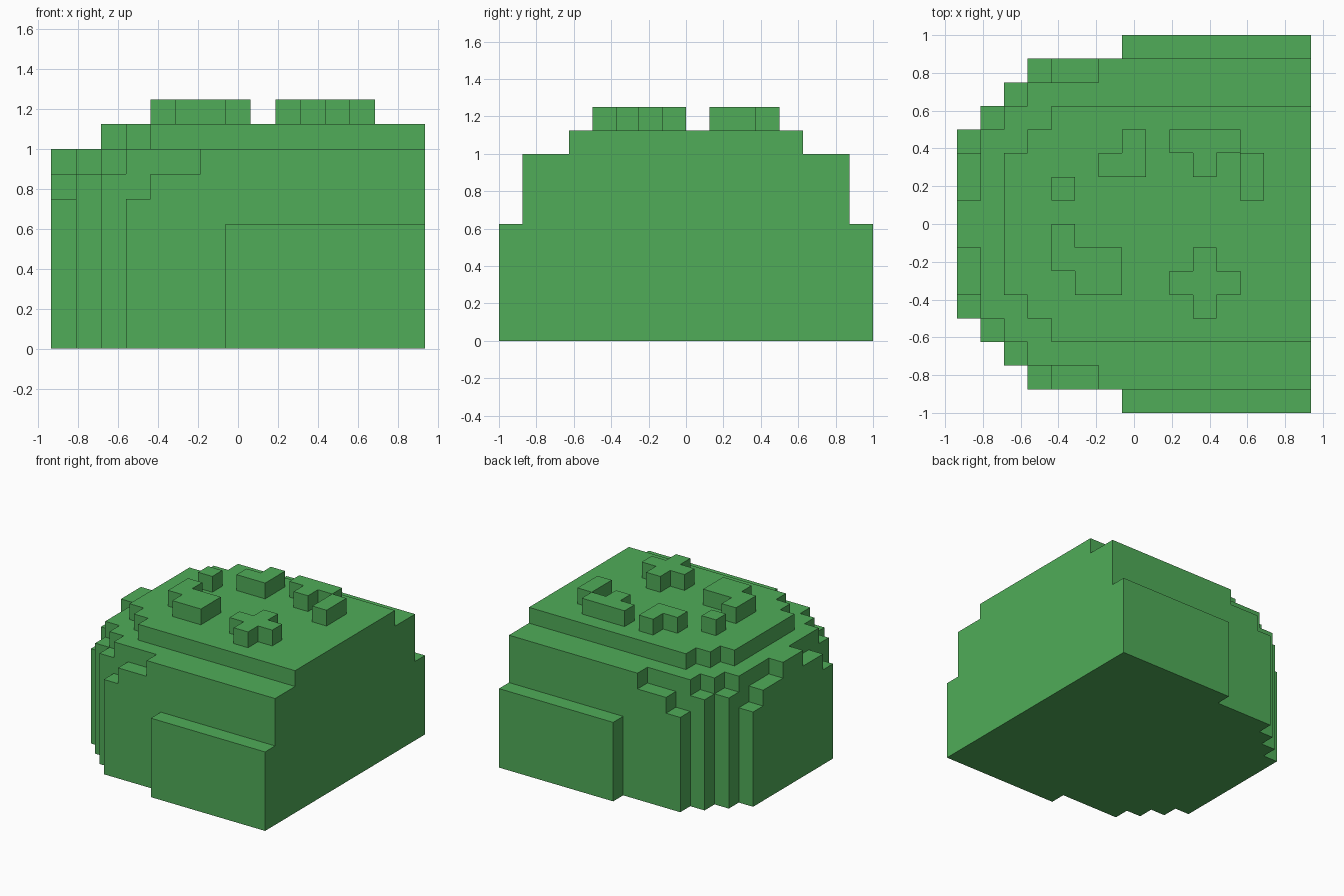
import bpy
import bmesh
import math

cube = bpy.data.objects.get("Cube")
if cube:
    bpy.data.objects.remove(cube, do_unlink=True)

U = 0.125                 # block size
X0, LENGTH = -0.9375, 15  # rounded end and length in blocks

green = bpy.data.materials.new("leaf green")
green.use_nodes = True
colour = (0.080, 0.413, 0.098, 1.0)
green.diffuse_color = colour
green.node_tree.nodes["Principled BSDF"].inputs["Base Color"].default_value = colour


def block_object(name, heights, floor, closed):
    """Outer skin of block columns: heights maps (column, row) to a top level."""
    bm = bmesh.new()

    def quad(*pts):
        bm.faces.new([bm.verts.new((X0 + x * U, y * U, z * U)) for x, y, z in pts])

    for (i, j), h in heights.items():
        quad((i, j, h), (i + 1, j, h), (i + 1, j + 1, h), (i, j + 1, h))
        if closed:
            quad((i, j, floor), (i, j + 1, floor), (i + 1, j + 1, floor), (i + 1, j, floor))
        # Each side wall rises from the neighbouring column's top
        corners = [(i, j), (i + 1, j), (i + 1, j + 1), (i, j + 1)]
        sides = [(0, -1), (1, 0), (0, 1), (-1, 0)]
        for k, (dx, dy) in enumerate(sides):
            a, b = corners[k], corners[(k + 1) % 4]
            for z in range(heights.get((i + dx, j + dy), floor), h):
                quad((*a, z), (*b, z), (*b, z + 1), (*a, z + 1))

    # Merge blocks into large flat faces
    bmesh.ops.remove_doubles(bm, verts=bm.verts[:], dist=0.001)
    bmesh.ops.dissolve_limit(bm, angle_limit=math.radians(1),
                             verts=bm.verts[:], edges=bm.edges[:])
    mesh = bpy.data.meshes.new(name)
    bm.to_mesh(mesh)
    bm.free()
    mesh.materials.append(green)
    obj = bpy.data.objects.new(name, mesh)
    bpy.context.collection.objects.link(obj)
    return obj


# Stepped body: each layer has a top level and (start column, half width) steps
layers = [
    (5, [(0, 4), (1, 5), (2, 6), (3, 7), (7, 8)]),
    (6, [(0, 4), (1, 5), (2, 6), (3, 7)]),
    (7, [(0, 3), (1, 5), (2, 6), (4, 7)]),
    (8, [(0, 1), (1, 4), (2, 5), (3, 6), (6, 7)]),
    (9, [(2, 3), (3, 4), (4, 5)]),
]
body = {}
for top, steps in layers:
    for i in range(LENGTH):
        half = max([w for start, w in steps if start <= i], default=0)
        for j in range(-half, half):
            body[i, j] = top
block_object("stepped_body", body, 0, True)

# Raised top bumps: rectangles as (first column, first row, end column, end row)
bumps = {
    "corner_bump": [(6, 2, 8, 3), (7, 3, 8, 4)],
    "tee_bump": [(9, 3, 12, 4), (10, 2, 11, 3)],
    "bar_bump": [(12, 1, 13, 3)],
    "single_bump": [(4, 1, 5, 2)],
    "stepped_bump": [(4, -2, 5, 0), (5, -3, 7, -1)],
    "cross_bump": [(9, -3, 12, -2), (10, -4, 11, -1)],
}
for name, rects in bumps.items():
    cells = {(i, j): 10 for a, b, c, d in rects
             for i in range(a, c) for j in range(b, d)}
    block_object(name, cells, 9, False)
